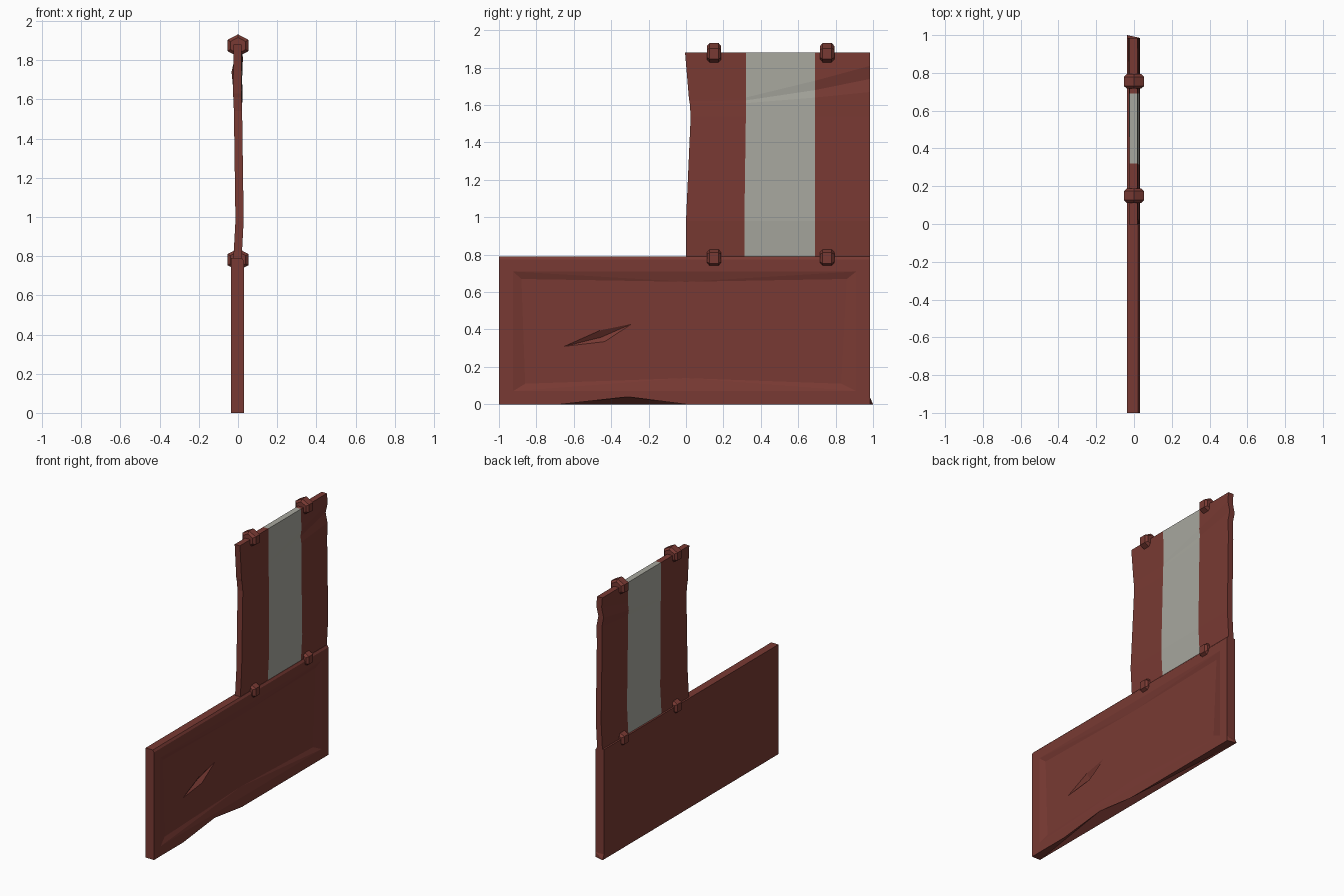
import bpy, bmesh, math

if "Cube" in bpy.data.objects:
    bpy.data.objects.remove(bpy.data.objects["Cube"])


def material(name, col):
    m = bpy.data.materials.new(name)
    m.diffuse_color = (*col, 1)
    m.use_nodes = True
    m.node_tree.nodes["Principled BSDF"].inputs["Base Color"].default_value = m.diffuse_color
    return m


red = material("oxide red", (0.19, 0.042, 0.033))
grey = material("pale grey", (0.39, 0.39, 0.345))


def finish(name, bm, mats):
    bmesh.ops.recalc_face_normals(bm, faces=bm.faces)
    me = bpy.data.meshes.new(name)
    bm.to_mesh(me)
    bm.free()
    for m in mats:
        me.materials.append(m)
    ob = bpy.data.objects.new(name, me)
    bpy.context.collection.objects.link(ob)
    return ob


# Lower panel: slab with a sunken field, a gouge and a battered bottom edge
bm = bmesh.new()
XB, XF, XS = -0.036, 0.031, 0.017


def ring(x, pts):
    return [bm.verts.new((x, y, z)) for y, z in pts]


def face(*vs):
    bm.faces.new(vs)


b0, b1, b2, b3 = ring(XB, [(-1, 0), (1, 0), (0.985, 0.79), (-1, 0.79)])
bk = ring(XB, [(0.985, 0.035)])[0]
o0, oa, od, oc, o1, ok, o2, o3 = ring(XF, [
    (-1, 0), (-0.67, 0), (-0.31, 0.04), (0, 0), (0.985, 0), (0.985, 0.035),
    (0.985, 0.775), (-1, 0.775)])
t2, t3 = ring(XF - 0.01, [(0.985, 0.79), (-1, 0.79)])
f0, f1, f2, f3 = ring(XF, [(-0.925, 0.07), (0.91, 0.07), (0.91, 0.71), (-0.925, 0.71)])
s0, sm, s1, s2, st, s3 = ring(XS, [
    (-0.86, 0.11), (0, 0.14), (0.83, 0.11), (0.86, 0.67), (0, 0.655), (-0.88, 0.67)])
dl, dt, dr, db = ring(XS, [(-0.65, 0.31), (-0.46, 0.395), (-0.29, 0.43), (-0.435, 0.335)])
dc = ring(XS - 0.025, [(-0.455, 0.358)])[0]

face(b0, bk, b2, b3)                                # back
face(b0, b1, bk)
face(b0, b3, t3, o3, o0)                            # ends
face(bk, b2, t2, o2, ok)
face(b1, bk, ok)
face(b1, ok, o1)
face(b3, b2, t2, t3)                                # top and its chamfer
face(t3, t2, o2, o3)
face(b0, o0, oa)                                    # underside
face(b0, oa, od)
face(b0, od, b1)
face(b1, od, oc)
face(b1, oc, o1)
face(o0, f0, f3, o3)                                # frame
face(o3, f3, f2, o2)
face(o2, f2, f1, o1, ok)
face(o0, oa, od, oc, o1, f1, f0)
face(f0, s0, s3, f3)                                # sloping border
face(f1, s1, s2, f2)
face(f3, s3, st)
face(f3, st, f2)
face(f2, st, s2)
face(f0, s0, sm)
face(f0, sm, f1)
face(f1, sm, s1)
face(s0, dl, s3)                                    # sunken field
face(s3, dl, dt, dr, st)
face(st, dr, sm, s1, s2)
face(s0, sm, dr, db, dl)
for p, q in ((dl, dt), (dt, dr), (dr, db), (db, dl)):  # gouge
    face(p, q, dc)
finish("lower_panel", bm, [red])

# Upper panel: bent sheet, rows hold (edge y, z per column, x per column)
rows = [
    (0.0, [0.78] * 4, [-0.003] * 4),
    (0.0, [0.98] * 4, [0.008] * 4),
    (0.025, [1.54] * 4, [0.0] * 4),
    (0.02, [1.61, 1.61, 1.64, 1.67], [-0.003, -0.002, 0, 0.002]),
    (0.018, [1.62, 1.625, 1.68, 1.74], [-0.004, -0.003, -0.006, -0.012]),
    (0.016, [1.63, 1.64, 1.73, 1.81], [-0.004, -0.003, 0.001, 0.004]),
    (-0.005, [1.88] * 4, [-0.002] * 4)]
bm = bmesh.new()
H = 0.021
sides = []
for s in (-H, H):
    sides.append([[bm.verts.new((x + s, y, z)) for x, y, z in
                   zip(xs, (e, 0.312 if z4[0] < 1.2 else 0.32, 0.69, 0.985), z4)]
                  for e, z4, xs in rows])
A, B = sides
n = len(rows)
for c in range(3):
    for r in range(n - 1):
        for g in sides:
            f = bm.faces.new((g[r][c], g[r][c + 1], g[r + 1][c + 1], g[r + 1][c]))
            f.material_index = int(c == 1)          # grey centre stripe
    for r in (0, n - 1):
        f = bm.faces.new((A[r][c], A[r][c + 1], B[r][c + 1], B[r][c]))
        f.material_index = int(c == 1)
for r in range(n - 1):
    for c in (0, 3):
        bm.faces.new((A[r][c], A[r + 1][c], B[r + 1][c], B[r][c]))
finish("upper_panel", bm, [red, grey])

# Hexagonal clips along the two horizontal edges
for zc, level in ((0.782, "lower"), (1.875, "upper")):
    for yc, end in ((0.15, "near"), (0.755, "far")):
        bm = bmesh.new()
        loops = []
        for dy, k in ((-0.038, 0.72), (-0.024, 1), (0.024, 1), (0.038, 0.72)):
            loops.append([bm.verts.new((0.062 * k * math.sin(i * math.pi / 3), yc + dy,
                                        zc + 0.057 * k * math.cos(i * math.pi / 3)))
                          for i in range(6)])
        for p, q in zip(loops, loops[1:]):
            for i in range(6):
                j = (i + 1) % 6
                bm.faces.new((p[i], p[j], q[j], q[i]))
        bm.faces.new(loops[0])
        bm.faces.new(loops[-1])
        finish(f"{level}_{end}_clip", bm, [red])
